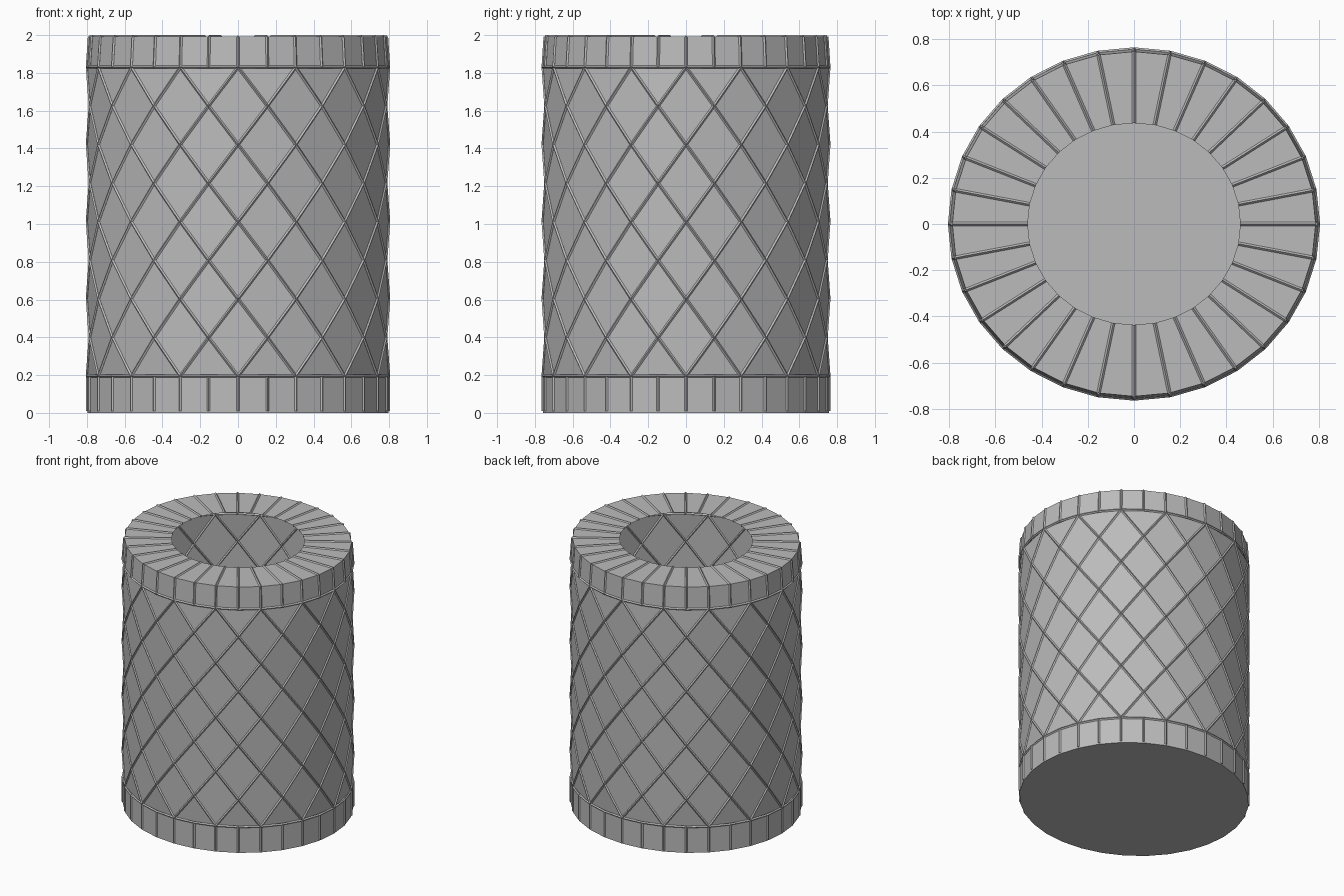
import bpy, bmesh, math
from mathutils import Vector, Matrix

cube = bpy.data.objects.get("Cube")
if cube:
    bpy.data.objects.remove(cube)

N, ROWS = 32, 8
RX, RY = 0.798, 0.757
Z_LOW, Z_HIGH, Z_TOP = 0.195, 1.83, 1.992

grey = bpy.data.materials.new("plain grey")
grey.use_nodes = True
COLOUR = (0.5, 0.5, 0.5, 1)
grey.diffuse_color = COLOUR
grey.node_tree.nodes["Principled BSDF"].inputs["Base Color"].default_value = COLOUR


def point(col, z, scale=1.0):
    a = math.tau * col / N
    return Vector((RX * scale * math.sin(a), -RY * scale * math.cos(a), z))


def finish(bm, name):
    mesh = bpy.data.meshes.new(name)
    bm.to_mesh(mesh)
    bm.free()
    mesh.materials.append(grey)
    obj = bpy.data.objects.new(name, mesh)
    bpy.context.collection.objects.link(obj)


def ring(bm, z, scale=1.0):
    return [bm.verts.new(point(c, z, scale)) for c in range(N)]


def bridge(bm, low, high):
    for c in range(N):
        d = (c + 1) % N
        bm.faces.new((low[c], low[d], high[d], high[c]))


def strut(bm, a, b, radius=0.008):
    # four-sided bar with one corner facing away from the axis
    along = (b - a).normalized()
    mid = (a + b) / 2
    out = Vector((mid.x, mid.y, 0)) if abs(along.dot(mid.normalized())) < 0.95 else Vector((0, 0, 1))
    if abs(a.z - b.z) < 1e-5 and a.z > Z_HIGH + 0.01:
        out = Vector((0, 0, 1))
    side = along.cross(out).normalized()
    out = side.cross(along).normalized()
    turn = Matrix((out, side, along)).transposed().to_4x4()
    bmesh.ops.create_cone(bm, cap_ends=True, segments=4, radius1=radius, radius2=radius,
                          depth=(b - a).length, matrix=Matrix.Translation(mid) @ turn)


# Lower band and floor
bm = bmesh.new()
base, low = ring(bm, 0), ring(bm, Z_LOW)
bridge(bm, base, low)
bm.faces.new(base[::-1])
finish(bm, "lower_band_and_floor")

# Upper band and flat rim around the opening
bm = bmesh.new()
high, top, hole = ring(bm, Z_HIGH), ring(bm, Z_TOP, 0.986), ring(bm, Z_TOP, 0.577)
bridge(bm, high, top)
bridge(bm, top, hole)
finish(bm, "upper_band_and_rim")

# Wall of diamond panels, closed by triangles at both ends
step = (Z_HIGH - Z_LOW) / ROWS
bm = bmesh.new()
grid = [ring(bm, Z_LOW + r * step) for r in range(ROWS + 1)]
for r in range(ROWS + 1):
    for c in range(N):
        if (r + c) % 2:
            corners = [grid[r][c - 1], grid[r][(c + 1) % N]]
            if r > 0:
                corners.insert(1, grid[r - 1][c])
            if r < ROWS:
                corners.append(grid[r + 1][c])
            bm.faces.new(corners)
loose = [v for v in bm.verts if not v.link_faces]
bmesh.ops.delete(bm, geom=loose, context='VERTS')
finish(bm, "diamond_wall")

# Crossing lattice bars
bm = bmesh.new()
for r in range(ROWS):
    for c in range(N):
        if (r + c) % 2 == 0:
            for d in (-1, 1):
                strut(bm, point(c, Z_LOW + r * step), point(c + d, Z_LOW + (r + 1) * step))
finish(bm, "lattice_bars")

# Seams of the bands and the rim
bm = bmesh.new()
for c in range(N):
    strut(bm, point(c, 0.01), point(c, Z_LOW))
    strut(bm, point(c, Z_HIGH), point(c, Z_TOP, 0.986))
    strut(bm, point(c, Z_TOP, 0.577), point(c, Z_TOP, 0.986))
    for z in (Z_LOW, Z_HIGH):
        strut(bm, point(c, z), point(c + 1, z))
finish(bm, "band_seams")
